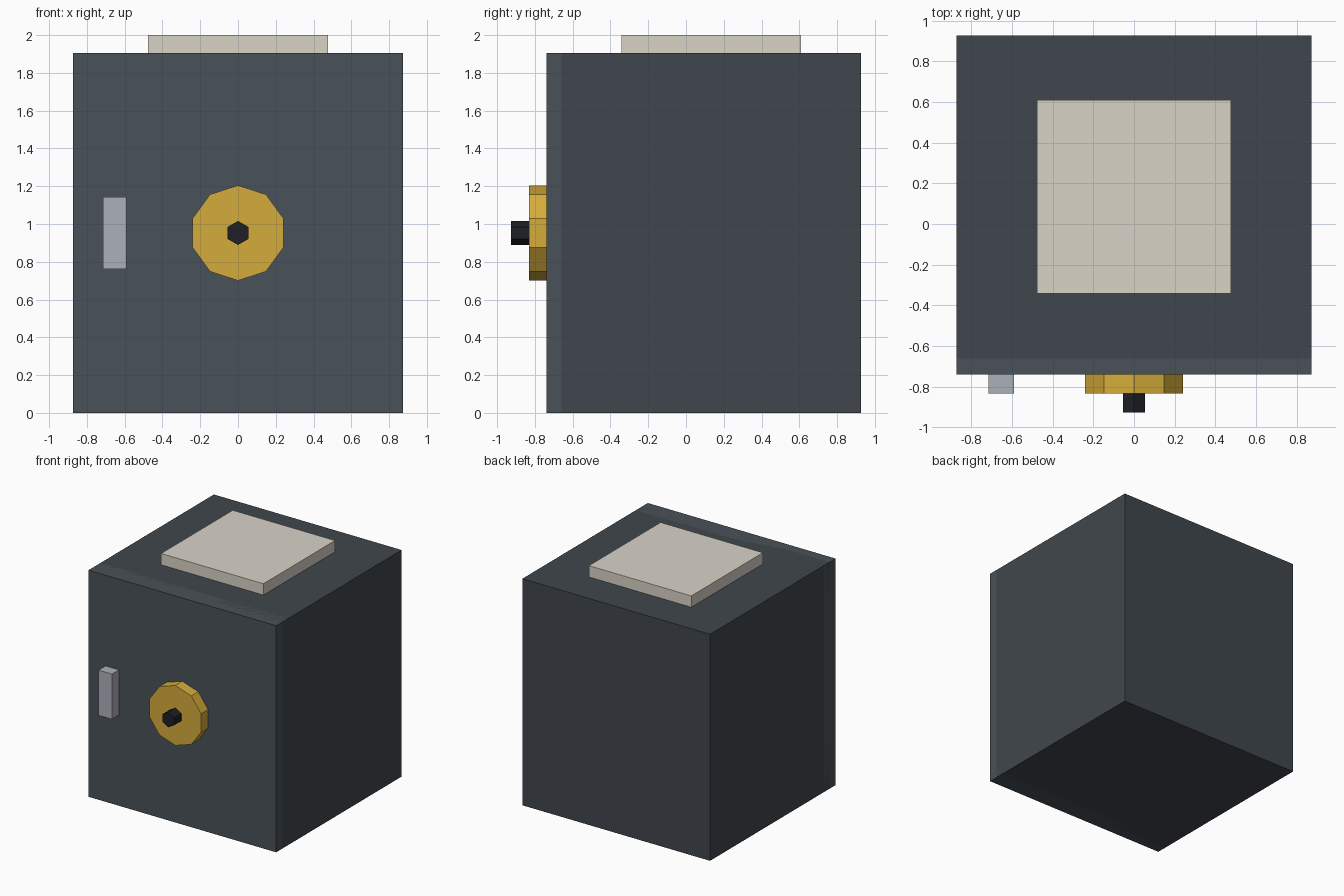
import bpy
import math

if "Cube" in bpy.data.objects:
    bpy.data.objects.remove(bpy.data.objects["Cube"])


def mat(name, rgb):
    m = bpy.data.materials.new(name)
    m.diffuse_color = tuple((c / 255) ** 2.2 for c in rgb) + (1,)
    m.use_nodes = True
    m.node_tree.nodes["Principled BSDF"].inputs["Base Color"].default_value = m.diffuse_color
    return m


STEEL = mat("dark_steel", (66, 72, 78))
DOOR = mat("door_steel", (74, 82, 89))
BRASS = mat("brass", (212, 170, 62))
METAL = mat("light_metal", (170, 175, 185))
BLACK = mat("black", (36, 37, 42))
CREAM = mat("cream", (216, 210, 198))


def box(name, x, y, z, m):
    """Box from (min, max) ranges on each axis."""
    bpy.ops.mesh.primitive_cube_add(size=1, location=[sum(r) / 2 for r in (x, y, z)])
    o = bpy.context.object
    o.name = name
    o.scale = [r[1] - r[0] for r in (x, y, z)]
    bpy.ops.object.transform_apply(location=False, rotation=False, scale=True)
    o.data.materials.append(m)
    return o


def disc(name, sides, radius, y, z, m):
    """Flat-sided disc facing the front, with a corner pointing up."""
    bpy.ops.mesh.primitive_cylinder_add(
        vertices=sides, radius=radius, depth=y[1] - y[0],
        location=(0, sum(y) / 2, z), rotation=(math.pi / 2, 0, 0))
    o = bpy.context.object
    o.name = name
    o.data.materials.append(m)
    return o


W, T, H = 0.873, 0.159, 1.905        # half width, wall thickness, body height
FRONT, BACK = -0.66, 0.927
MID = H / 2

# Hollow body made from thick panels
box("floor_panel", (-W, W), (FRONT, BACK), (0, T), STEEL)
box("roof_panel", (-W, W), (FRONT, BACK), (H - T, H), STEEL)
for side, name in ((-1, "left_wall"), (1, "right_wall")):
    box(name, sorted((side * W, side * (W - T))), (FRONT, BACK), (T, H - T), STEEL)
box("back_wall", (T - W, W - T), (BACK - T, BACK), (T, H - T), STEEL)

# Door, set half into the body
box("door", (-W, W), (FRONT - T / 2, FRONT + T / 2), (0, H), DOOR)

# Door fittings
box("handle", (-0.714, -0.59), (-0.832, -0.735), (MID - 0.19, MID + 0.19), METAL)
disc("dial", 10, 0.252, (-0.832, -0.735), MID, BRASS)
disc("dial_knob", 6, 0.0635, (-0.927, -0.83), MID, BLACK)

# Plate resting on the roof
box("top_plate", (-0.476, 0.476), (-0.342, 0.61), (H, 2.0), CREAM)
